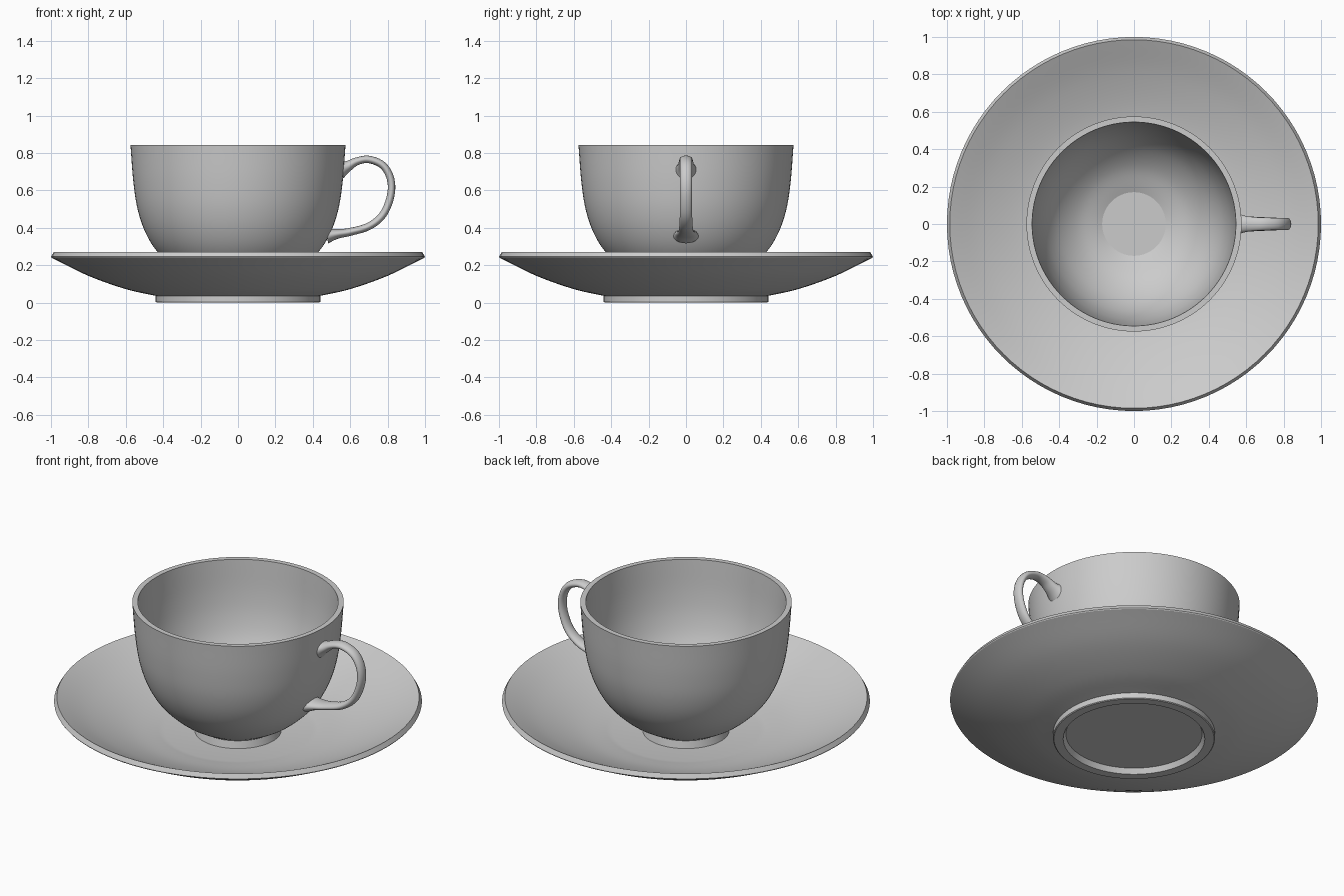
import bpy, bmesh, math
from mathutils import Vector

if "Cube" in bpy.data.objects:
    bpy.data.objects.remove(bpy.data.objects["Cube"])

SEGS = 96


def smooth_path(pts, steps=6):
    """Catmull-Rom interpolation through points of any dimension."""
    p = [Vector(q) for q in pts]
    p = [2 * p[0] - p[1]] + p + [2 * p[-1] - p[-2]]
    out = []
    for i in range(1, len(p) - 2):
        a, b, c, d = p[i - 1:i + 3]
        for k in range(steps):
            t = k / steps
            out.append(0.5 * (2 * b + (c - a) * t + (2 * a - 5 * b + 4 * c - d) * t * t
                              + (3 * b - a - 3 * c + d) * t ** 3))
    return out + [p[-2]]


def finish(name, bm, angle=22):
    bmesh.ops.remove_doubles(bm, verts=bm.verts, dist=1e-5)
    bmesh.ops.recalc_face_normals(bm, faces=bm.faces)
    me = bpy.data.meshes.new(name)
    bm.to_mesh(me)
    bm.free()
    ob = bpy.data.objects.new(name, me)
    bpy.context.collection.objects.link(ob)
    bpy.ops.object.select_all(action='DESELECT')
    ob.select_set(True)
    bpy.context.view_layer.objects.active = ob
    bpy.ops.object.shade_smooth_by_angle(angle=math.radians(angle))
    return ob


def lathe(name, profile):
    bm = bmesh.new()
    vs = [bm.verts.new((p[0], 0, p[1])) for p in profile]
    es = [bm.edges.new(pair) for pair in zip(vs, vs[1:])]
    bmesh.ops.spin(bm, geom=vs + es, cent=(0, 0, 0), axis=(0, 0, 1),
                   angle=2 * math.pi, steps=SEGS, use_merge=True)
    return finish(name, bm)


# Saucer: recessed base, foot ring, curved underside, rim, curved top, flat well
under = smooth_path([(0.44, 0.036), (0.60, 0.072), (0.80, 0.143), (0.997, 0.24)])
upper = smooth_path([(0.985, 0.27), (0.80, 0.182), (0.60, 0.111), (0.40, 0.07)])
lathe("saucer", [(0, 0.03), (0.37, 0.03), (0.385, 0.0), (0.435, 0.0), (0.44, 0.004)]
      + under + [(1.0, 0.245)] + upper + [(0, 0.07)])

# Cup: foot ring, rounded bowl outside, flat lip, rounded bowl inside, flat floor
outside = smooth_path([(0.225, 0.112), (0.33, 0.176), (0.43, 0.27), (0.495, 0.375),
                       (0.537, 0.50), (0.56, 0.65), (0.575, 0.842)])
inside = smooth_path([(0.545, 0.842), (0.531, 0.65), (0.508, 0.51), (0.467, 0.39),
                      (0.40, 0.287), (0.30, 0.20), (0.17, 0.14)])
lathe("cup", [(0, 0.095), (0.19, 0.095), (0.20, 0.07), (0.235, 0.07)]
      + outside + inside + [(0, 0.14)])

# Handle: elliptical section swept along a loop, flared at both roots
# each entry: x, z, half thickness, half width
path = smooth_path([(0.545, 0.712, 0.052, 0.062), (0.585, 0.728, 0.030, 0.046),
                    (0.635, 0.755, 0.021, 0.038), (0.70, 0.765, 0.020, 0.034),
                    (0.775, 0.733, 0.020, 0.033), (0.816, 0.66, 0.020, 0.032),
                    (0.816, 0.57, 0.020, 0.032), (0.775, 0.47, 0.020, 0.033),
                    (0.70, 0.408, 0.020, 0.036), (0.60, 0.378, 0.021, 0.042),
                    (0.53, 0.367, 0.026, 0.056), (0.475, 0.358, 0.042, 0.068)], 5)
bm = bmesh.new()
rings, N = [], 24
for i, (x, z, th, w) in enumerate(path):
    a, b = path[max(i - 1, 0)], path[min(i + 1, len(path) - 1)]
    t = Vector((b[0] - a[0], b[1] - a[1])).normalized()
    ring = []
    for k in range(N):
        c, s = math.cos(2 * math.pi * k / N), math.sin(2 * math.pi * k / N)
        ring.append(bm.verts.new((x - t.y * th * c, w * s, z + t.x * th * c)))
    rings.append(ring)
for r0, r1 in zip(rings, rings[1:]):
    for k in range(N):
        bm.faces.new((r0[k], r0[(k + 1) % N], r1[(k + 1) % N], r1[k]))
# keep the hidden root ends inside the cup wall
for v in bm.verts:
    r = math.hypot(v.co.x, v.co.y)
    wall = 0.555 if v.co.z > 0.6 else 0.43 + 0.62 * (v.co.z - 0.29)
    if r < wall:
        v.co.x += wall - r
finish("handle", bm, 40)
